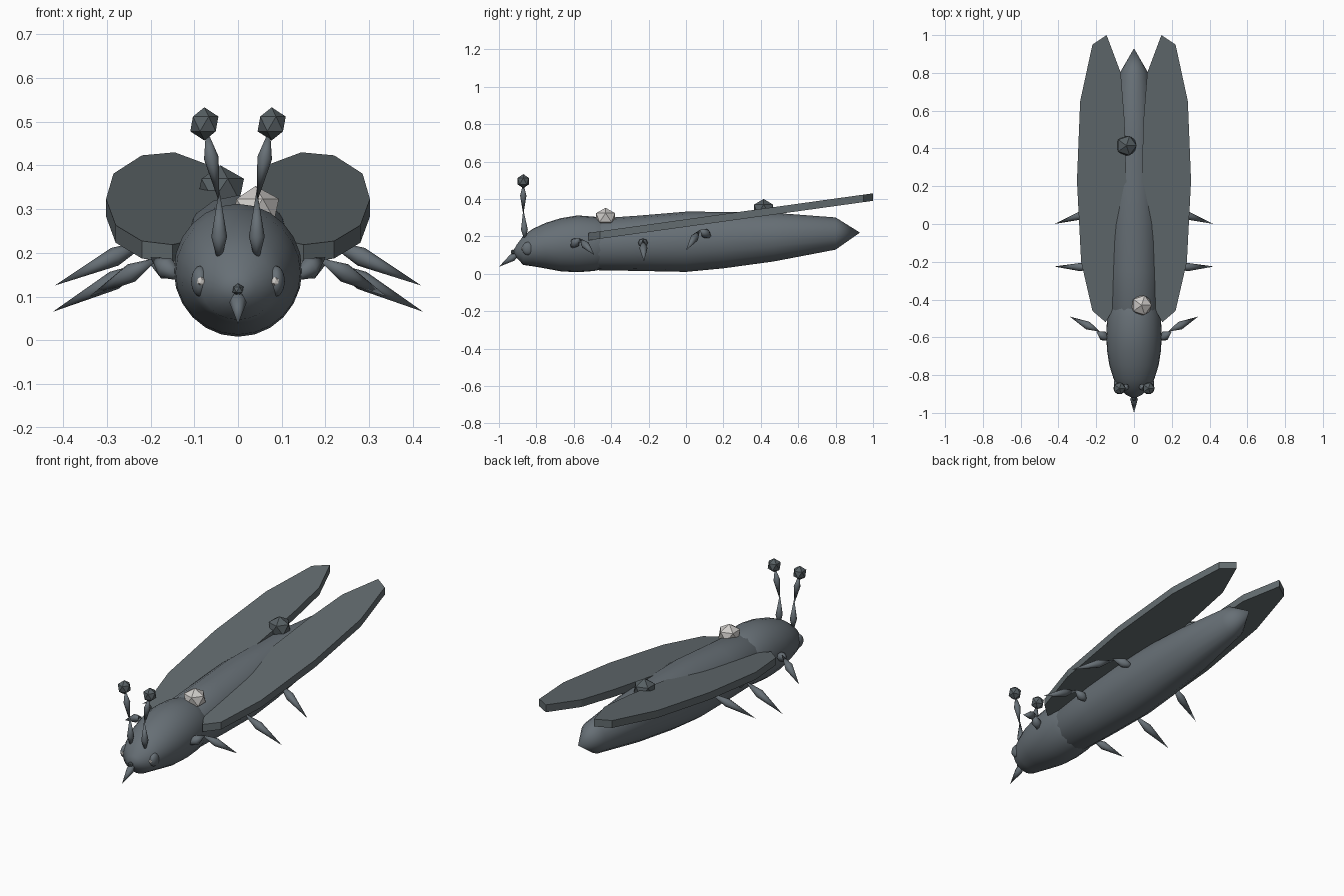
import bpy, bmesh, math
from mathutils import Vector

if "Cube" in bpy.data.objects:
    bpy.data.objects.remove(bpy.data.objects["Cube"])


def material(name, rgb):
    m = bpy.data.materials.new(name)
    m.diffuse_color = (*rgb, 1)
    m.use_nodes = True
    m.node_tree.nodes["Principled BSDF"].inputs["Base Color"].default_value = m.diffuse_color
    return m


SLATE = material("slate", (0.135, 0.160, 0.180))
WING = material("wing_grey", (0.125, 0.150, 0.160))
DARK = material("dark_slate", (0.095, 0.115, 0.125))
PALE = material("pale_grey", (0.62, 0.60, 0.58))


def finish(bm, name, mat, smooth=None):
    bmesh.ops.recalc_face_normals(bm, faces=bm.faces[:])
    me = bpy.data.meshes.new(name)
    bm.to_mesh(me)
    bm.free()
    me.materials.append(mat)
    ob = bpy.data.objects.new(name, me)
    bpy.context.collection.objects.link(ob)
    if smooth:
        bpy.ops.object.select_all(action='DESELECT')
        ob.select_set(True)
        bpy.context.view_layer.objects.active = ob
        bpy.ops.object.shade_smooth_by_angle(angle=math.radians(smooth))
    return ob


def loft(name, rings, sides, mat, smooth=40):
    """Skin along y through rings of (y, centre z, x radius, z radius)."""
    bm = bmesh.new()
    loops = []
    for y, z, rx, rz in rings:
        if rx == 0:
            loops.append([bm.verts.new((0, y, z))] * sides)
        else:
            loops.append([bm.verts.new((rx * math.sin(2 * math.pi * i / sides), y,
                                        z + rz * math.cos(2 * math.pi * i / sides)))
                          for i in range(sides)])
    for a, b in zip(loops, loops[1:]):
        for i in range(sides):
            j = (i + 1) % sides
            bm.faces.new(list(dict.fromkeys((a[i], a[j], b[j], b[i]))))
    return finish(bm, name, mat, smooth)


def spindle(name, start, end, radius, mat=SLATE, fat=0.4, sides=8):
    """Double-pointed limb, widest at the fraction fat."""
    a, b = Vector(start), Vector(end)
    d = b - a
    q = d.to_track_quat('Z', 'Y')
    bm = bmesh.new()
    ring = [bm.verts.new(a + d * fat + q @ Vector((radius * math.cos(2 * math.pi * i / sides),
                                                   radius * math.sin(2 * math.pi * i / sides), 0)))
            for i in range(sides)]
    for tip in (bm.verts.new(a), bm.verts.new(b)):
        for i in range(sides):
            bm.faces.new((ring[i], ring[(i + 1) % sides], tip))
    return finish(bm, name, mat, 50)


def ball(name, pos, size, mat, sub=1, smooth=None):
    bm = bmesh.new()
    bmesh.ops.create_icosphere(bm, subdivisions=sub, radius=1)
    for v in bm.verts:
        v.co = Vector(pos) + v.co * Vector(size)
    return finish(bm, name, mat, smooth)


# Head and thorax, then the long abdomen
loft("thorax", [(-0.925, 0.12, 0, 0), (-0.905, 0.12, 0.04, 0.035), (-0.87, 0.125, 0.085, 0.078),
                (-0.82, 0.14, 0.108, 0.10), (-0.75, 0.15, 0.13, 0.122), (-0.67, 0.155, 0.143, 0.142),
                (-0.58, 0.16, 0.147, 0.152), (-0.49, 0.16, 0.142, 0.145), (-0.38, 0.16, 0.115, 0.12),
                (-0.28, 0.16, 0, 0)], 24, SLATE)
loft("abdomen", [(-0.62, 0.155, 0, 0), (-0.56, 0.155, 0.10, 0.10), (-0.48, 0.157, 0.135, 0.138),
                 (-0.25, 0.163, 0.143, 0.148), (0, 0.171, 0.145, 0.161), (0.2, 0.18, 0.138, 0.151),
                 (0.47, 0.196, 0.115, 0.130), (0.8, 0.215, 0.075, 0.086), (0.93, 0.22, 0, 0)],
     16, SLATE)

# Wing plates, legs, eyes and antennae on both sides
OUTLINE = [(0.145, 1.0), (0.22, 0.95), (0.285, 0.65), (0.302, 0.23), (0.28, -0.2), (0.22, -0.46),
           (0.15, -0.52), (0.08, -0.4), (0.045, -0.1), (0.04, 0.2), (0.05, 0.55), (0.07, 0.8)]
LEGS = {"front": ((0.12, -0.62, 0.135), (0.20, -0.57, 0.19), (0.34, -0.49, 0.10)),
        "middle": ((0.11, -0.23, 0.14), (0.21, -0.23, 0.185), (0.424, -0.225, 0.065)),
        "rear": ((0.10, 0.14, 0.19), (0.21, 0.075, 0.235), (0.42, 0.0, 0.125))}
for s, side in ((1, "right"), (-1, "left")):
    bm = bmesh.new()
    face = bm.faces.new([bm.verts.new((s * x, y, 0.251 + 0.139 * y)) for x, y in OUTLINE])
    top = bmesh.ops.extrude_face_region(bm, geom=[face])["geom"]
    bmesh.ops.translate(bm, vec=(0, 0, 0.04), verts=[v for v in top if isinstance(v, bmesh.types.BMVert)])
    finish(bm, side + "_wing", WING)

    for leg, pts in LEGS.items():
        hip, knee, foot = [(s * x, y, z) for x, y, z in pts]
        spindle(f"{side}_{leg}_upper_leg", hip, knee, 0.026, fat=0.55)
        spindle(f"{side}_{leg}_lower_leg", (knee[0] - s * 0.02, knee[1], knee[2]), foot, 0.022)

    ball(side + "_eye", (s * 0.087, -0.845, 0.135), (0.02, 0.032, 0.035), SLATE, 3, 60)
    ball(side + "_pupil", (s * 0.085, -0.874, 0.135), (0.010, 0.007, 0.011), PALE)

    spindle(side + "_antenna_base", (s * 0.043, -0.86, 0.165), (s * 0.043, -0.87, 0.345), 0.018)
    spindle(side + "_antenna_stalk", (s * 0.043, -0.87, 0.315), (s * 0.073, -0.87, 0.485), 0.017, fat=0.6)
    ball(side + "_antenna_tip", (s * 0.077, -0.87, 0.495), (0.036, 0.036, 0.038), DARK)

# Beak and nose
spindle("beak", (0, -0.88, 0.12), (0, -1.0, 0.037), 0.02)
ball("nose", (0, -0.925, 0.116), (0.014, 0.014, 0.014), DARK)

# Faceted lumps on the back
ball("pale_lump", (0.04, -0.43, 0.30), (0.06, 0.06, 0.053), PALE)
ball("dark_lump", (-0.04, 0.415, 0.345), (0.06, 0.06, 0.055), DARK)
